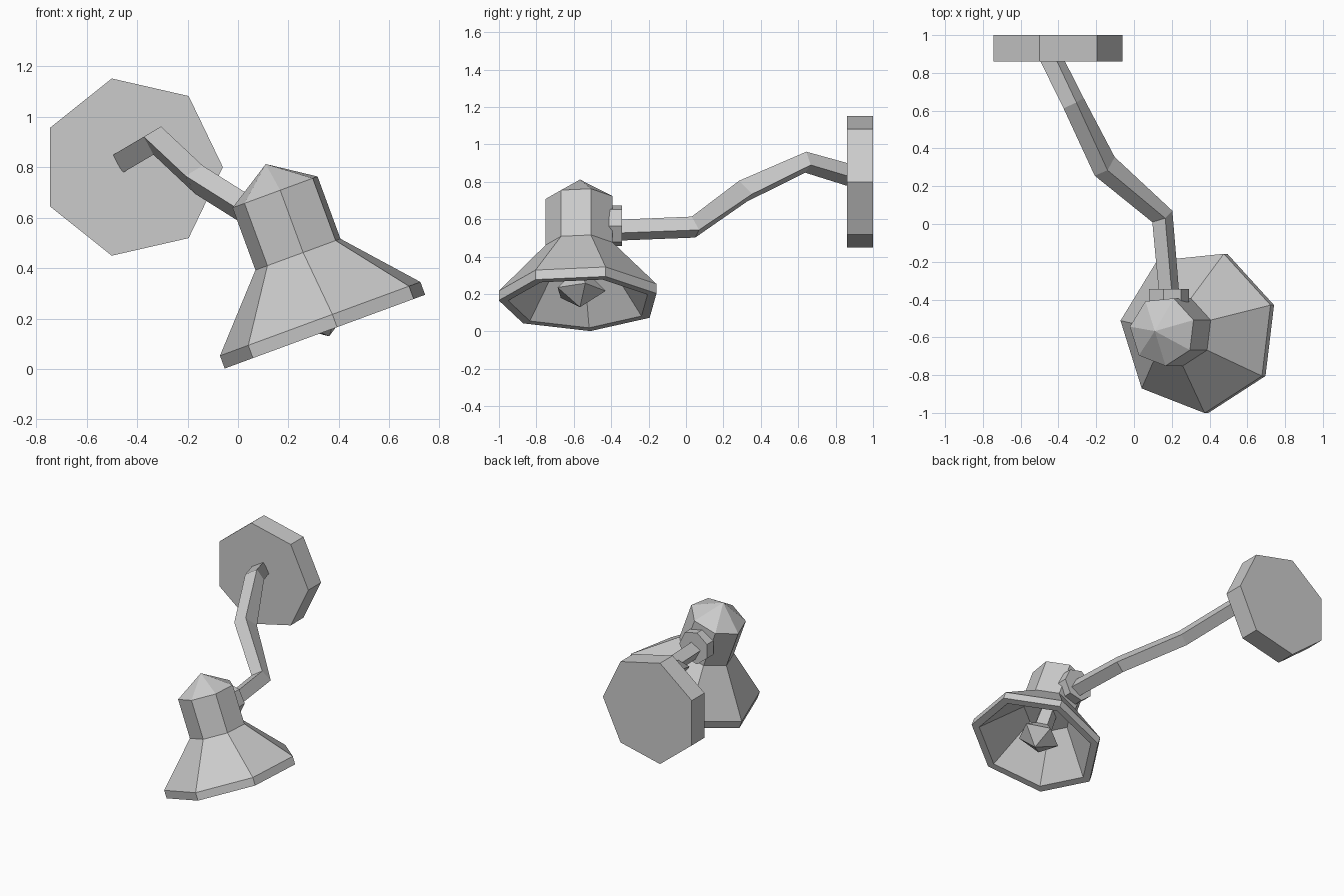
import bpy, bmesh
from math import radians, sin, cos, pi
from mathutils import Vector

if "Cube" in bpy.data.objects:
    bpy.data.objects.remove(bpy.data.objects["Cube"])


def make(name, rings, loc=(0, 0, 0), rot=(0, 0, 0)):
    """Loft rings of points; a one-point ring is a tip, open ends get capped."""
    bm = bmesh.new()
    loops = [[bm.verts.new(p) for p in r] for r in rings]
    for a, b in zip(loops, loops[1:]):
        n = max(len(a), len(b))
        for i in range(n):
            j = (i + 1) % n
            quad = [a[i % len(a)], a[j % len(a)], b[j % len(b)], b[i % len(b)]]
            bm.faces.new(list(dict.fromkeys(quad)))
    for end in (loops[0], loops[-1]):
        if len(end) > 2:
            bm.faces.new(end)
    bmesh.ops.recalc_face_normals(bm, faces=bm.faces)
    me = bpy.data.meshes.new(name)
    bm.to_mesh(me)
    bm.free()
    ob = bpy.data.objects.new(name, me)
    bpy.context.collection.objects.link(ob)
    ob.location, ob.rotation_euler = loc, rot
    return ob


def turned(name, profile, sides, start, loc, rot):
    """Revolve (radius, height) pairs with few sides."""
    rings = []
    for r, z in profile:
        n = sides if r else 1
        rings.append([(r * cos(radians(start) + 2 * pi * i / n),
                       r * sin(radians(start) + 2 * pi * i / n), z) for i in range(n)])
    return make(name, rings, loc, rot)


APEX, TILT = (0.11, -0.567, 0.812), (0, radians(-20.2), 0)

# Hollow lamp shade: cap, straight neck, flared skirt, rim and inner wall
turned("lamp_shade", [(0, 0), (0.185, -0.117), (0.185, -0.38), (0.436, -0.65),
                      (0.436, -0.704), (0.385, -0.704), (0.16, -0.42), (0, -0.42)],
       7, 18.4, APEX, TILT)

# Faceted bulb with its socket
turned("bulb", [(0.06, -0.40), (0.065, -0.56), (0.138, -0.64), (0, -0.727)],
       5, 12, APEX, TILT)

# Seven-sided wall plate and the small collar on the shade
FACE_BACK = (radians(90), 0, 0)
turned("wall_plate", [(0.36, 0), (0.36, 0.14)], 7, 0, (-0.42, 1.0, 0.8), FACE_BACK)
turned("arm_collar", [(0.112, 0), (0.112, 0.07)], 7, 0, (0.18, -0.343, 0.565), FACE_BACK)

# Bent square arm with mitred corners
path = [Vector(p) for p in [(-0.485, 0.97, 0.808), (-0.32, 0.64, 0.905),
                            (-0.155, 0.305, 0.75), (0.15, 0.04, 0.558),
                            (0.187, -0.38, 0.541)]]
section = [(0.015, 0.056), (0.053, -0.015), (-0.015, -0.056), (-0.053, 0.015)]
dirs = [(b - a).normalized() for a, b in zip(path, path[1:])]
rings = []
for i, p in enumerate(path):
    n = dirs[max(i - 1, 0)] + dirs[min(i, len(dirs) - 1)]
    rings.append([p + Vector((x, -(n.x * x + n.z * z) / n.y, z)) for x, z in section])
make("arm", rings)
